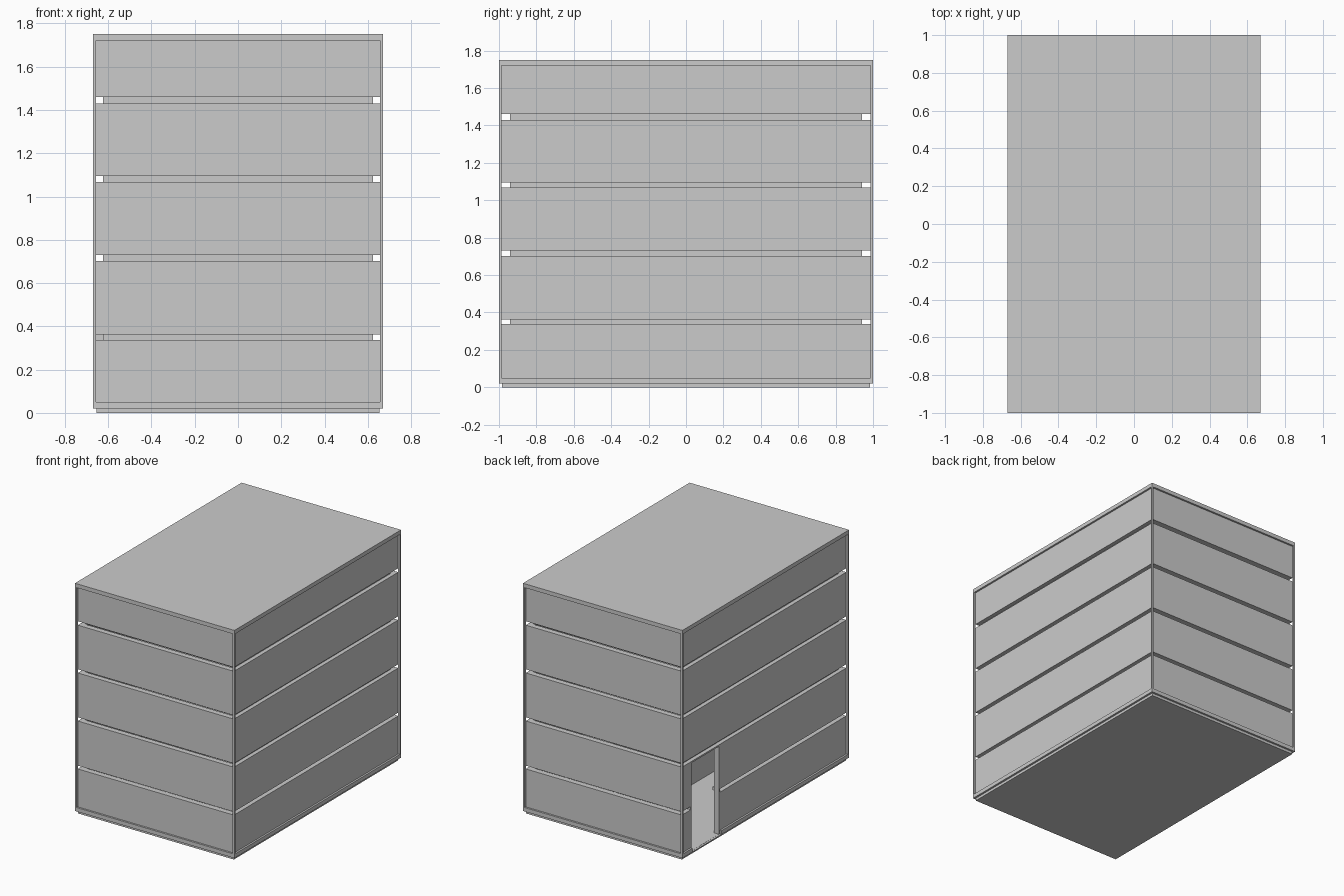
import bpy, bmesh

if "Cube" in bpy.data.objects:
    bpy.data.objects.remove(bpy.data.objects["Cube"])

HX, HY, H = 0.67, 1.0, 1.75      # outer half sizes and height
POST = 0.014                     # frame thickness
PX, PY = HX - POST, HY - POST    # wall panel outer face
T = 0.042                        # wall thickness
SX, SY = 0.625, 0.94             # recessed floor slabs
DOOR = (0.53, 0.88, 0.69)        # doorway y start, y end, top
GAPS = [(0.338, 0.363), (0.702, 0.73), (1.067, 1.095), (1.43, 1.46)]


def make(name, bm):
    bmesh.ops.recalc_face_normals(bm, faces=bm.faces)
    me = bpy.data.meshes.new(name)
    bm.to_mesh(me)
    bm.free()
    ob = bpy.data.objects.new(name, me)
    bpy.context.collection.objects.link(ob)
    return ob


def prism(name, pts, z0, z1):
    bm = bmesh.new()
    f = bm.faces.new([bm.verts.new((x, y, z0)) for x, y in pts])
    r = bmesh.ops.extrude_face_region(bm, geom=[f])
    vs = [v for v in r["geom"] if isinstance(v, bmesh.types.BMVert)]
    bmesh.ops.translate(bm, verts=vs, vec=(0, 0, z1 - z0))
    return make(name, bm)


def box(name, x0, x1, y0, y1, z0, z1):
    return prism(name, [(x0, y0), (x1, y0), (x1, y1), (x0, y1)], z0, z1)


def wall(name, outer, inner, z0, z1, closed=True):
    """Wall following a plan loop, with matching outer and inner points."""
    bm = bmesh.new()
    cols = [[bm.verts.new((*p, z)) for p, z in ((o, z0), (o, z1), (i, z1), (i, z0))]
            for o, i in zip(outer, inner)]
    n = len(cols)
    for k in range(n if closed else n - 1):
        a, b = cols[k], cols[(k + 1) % n]
        for j in range(4):
            m = (j + 1) % 4
            bm.faces.new((a[j], b[j], b[m], a[m]))
    if not closed:
        bm.faces.new(cols[0])
        bm.faces.new(cols[-1])
    return make(name, bm)


def rect(x, y):
    return [(-x, y), (x, y), (x, -y), (-x, -y)]


# plinth, base rim, roof and corner posts
box("plinth", -0.655, 0.655, -0.985, 0.985, 0, 0.022)
base = wall("base_rim", rect(HX, HY), rect(PX - T, PY - T), 0.02, 0.05)
cut = box("doorway_cutter", -0.8, -0.5, DOOR[0], DOOR[1], -0.0 + 0.021, 0.2)
cut.hide_render = True
cut.hide_viewport = True
mod = base.modifiers.new("doorway", 'BOOLEAN')
mod.object = cut
mod.operation = 'DIFFERENCE'
mod.solver = 'EXACT'
box("roof", -HX, HX, -HY, HY, 1.72, H)
for sx in (-1, 1):
    for sy in (-1, 1):
        xs = sorted((sx * PX, sx * HX))
        ys = sorted((sy * PY, sy * HY))
        box("corner_post", *xs, *ys, 0.05, 1.72)

# wall bands for the five storeys, the lower two open at the doorway
bottoms = [0.05] + [g[1] for g in GAPS]
tops = [g[0] for g in GAPS] + [1.72]
outer, inner = rect(PX, PY), rect(PX - T, PY - T)
for i, (z0, z1) in enumerate(zip(bottoms, tops)):
    if i < 2:
        o = [(-PX, DOOR[1])] + outer + [(-PX, DOOR[0])]
        n = [(-PX + T, DOOR[1])] + inner + [(-PX + T, DOOR[0])]
        wall("storey_wall", o, n, z0, z1, closed=False)
    else:
        wall("storey_wall", outer, inner, z0, z1)

# doorway lining
box("door_header", -PX, -PX + T, DOOR[0], DOOR[1], DOOR[2], 0.702)
for y in (DOOR[0], DOOR[1] - 0.01):
    box("door_jamb", -PX, -PX + T, y, y + 0.01, 0.022, DOOR[2])

# recessed floor slabs, the lowest one cut away over the entrance hall
for i, (z0, z1) in enumerate(GAPS):
    if i == 0:
        prism("floor_slab", [(-SX, -SY), (SX, -SY), (SX, SY), (-0.04, SY),
                             (-0.04, -0.6), (-SX, -0.6)], z0, z1)
        box("slab_edge_back", -SX, -0.04, SY - 0.04, SY, z0, z1)
        box("slab_edge_left_front", -SX, -SX + 0.03, -0.6, DOOR[0], z0, z1)
        box("slab_edge_left_back", -SX, -SX + 0.03, DOOR[1], SY - 0.04, z0, z1)
    else:
        box("floor_slab", -SX, SX, -SY, SY, z0, z1)

# inner wall of the entrance hall
box("hall_wall", -0.04, 0.0, -0.6, SY, 0.022, 0.702)
